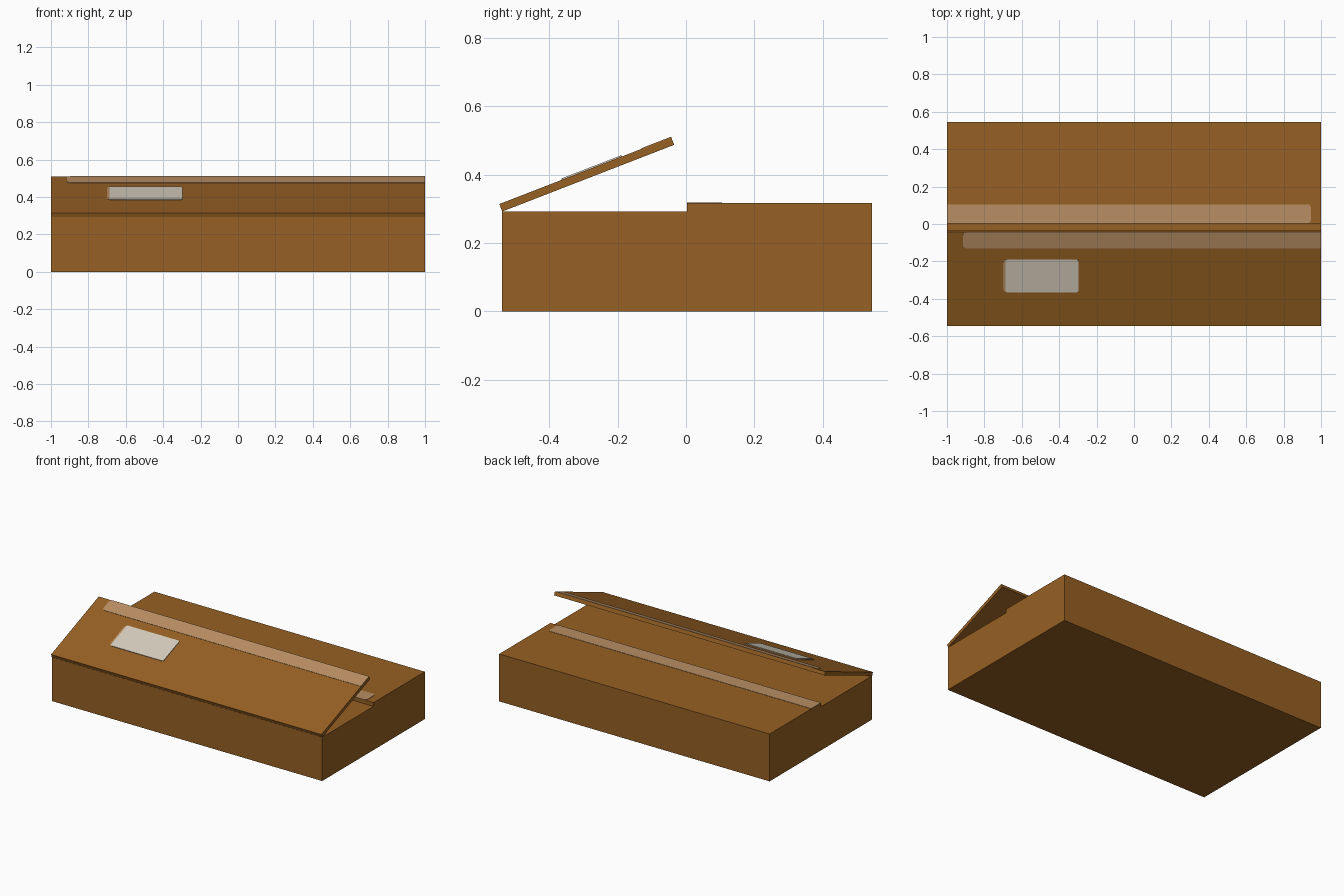
import bpy, bmesh, math
from mathutils import Matrix

if "Cube" in bpy.data.objects:
    bpy.data.objects.remove(bpy.data.objects["Cube"])


def material(name, color):
    m = bpy.data.materials.new(name)
    m.diffuse_color = (*color, 1)
    m.use_nodes = True
    m.node_tree.nodes["Principled BSDF"].inputs["Base Color"].default_value = m.diffuse_color
    return m


cardboard = material("cardboard brown", (0.305, 0.117, 0.017))
tape = material("tape beige", (0.48, 0.27, 0.125))
paper = material("label off white", (0.66, 0.60, 0.50))


def slab(name, x0, x1, y0, y1, z0, z1, mat, frame=Matrix(), round_left=0, round_right=0):
    """Extruded rectangle; its left or right corners can be rounded."""
    pts = []
    for x, y, sx, sy, start in ((x0, y0, 1, 1, 180), (x1, y0, -1, 1, 270),
                                (x1, y1, -1, -1, 0), (x0, y1, 1, -1, 90)):
        r = round_left if sx > 0 else round_right
        if r == 0:
            pts.append((x, y))
            continue
        for i in range(4):
            a = math.radians(start + 30 * i)
            pts.append((x + sx * r + r * math.cos(a), y + sy * r + r * math.sin(a)))
    bm = bmesh.new()
    face = bm.faces.new([bm.verts.new((x, y, z0)) for x, y in pts])
    top = bmesh.ops.extrude_face_region(bm, geom=[face])["geom"]
    bmesh.ops.translate(bm, vec=(0, 0, z1 - z0),
                        verts=[v for v in top if isinstance(v, bmesh.types.BMVert)])
    bmesh.ops.recalc_face_normals(bm, faces=bm.faces)
    bm.transform(frame)
    me = bpy.data.meshes.new(name)
    bm.to_mesh(me)
    bm.free()
    me.materials.append(mat)
    ob = bpy.data.objects.new(name, me)
    bpy.context.collection.objects.link(ob)
    return ob


# box body and closed rear flap with its tape
slab("box_body", -1, 1, -0.539, 0.545, 0, 0.292, cardboard)
slab("rear_flap", -1, 1, 0.003, 0.545, 0.292, 0.317, cardboard)
slab("rear_tape", -1, 0.945, 0.003, 0.105, 0.317, 0.319, tape, round_right=0.015)

# raised front flap, hinged on the front top edge
hinge = Matrix.Translation((0, -0.538, 0.292)) @ Matrix.Rotation(math.radians(21.2), 4, 'X')
T = 0.0235
slab("front_flap", -1, 1, 0, 0.54, 0, T, cardboard, hinge)
slab("front_tape", -0.915, 1, 0.447, 0.54, T, T + 0.002, tape, hinge, round_left=0.02)

# paper label with its backing peeking out on the left
slab("label_backing", -0.70, -0.60, 0.196, 0.384, T, T + 0.002, tape, hinge, round_left=0.02)
slab("label", -0.688, -0.298, 0.196, 0.384, T, T + 0.004, paper, hinge,
     round_left=0.01, round_right=0.008)
